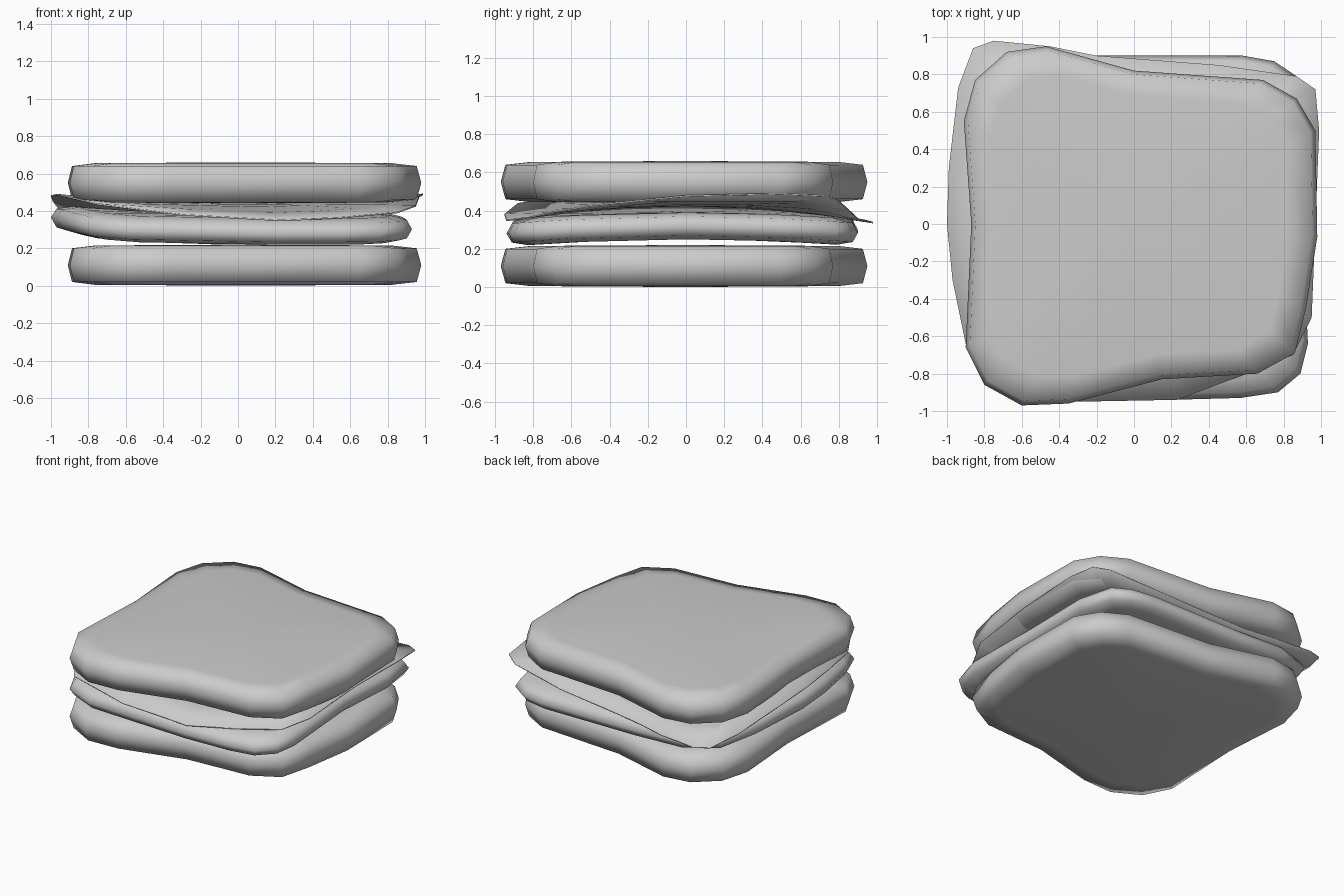
import bpy
import bmesh

default_cube = bpy.data.objects.get("Cube")
if default_cube:
    bpy.data.objects.remove(default_cube, do_unlink=True)


def make_material(name, colour):
    material = bpy.data.materials.new(name)
    material.use_nodes = True
    material.diffuse_color = colour
    shader = material.node_tree.nodes["Principled BSDF"]
    shader.inputs["Base Color"].default_value = colour
    return material


plain_grey = make_material("plain_grey", (0.6, 0.6, 0.6, 1))


def no_warp(x, y):
    return 0


def make_layer(name, outline, profile, base_height, warp=no_warp):
    """Stack scaled copies of an outline into a closed, warped layer.

    The profile lists (scale, height) pairs from the bottom centre
    to the top centre; the warp bends the layer up or down.
    """
    bm = bmesh.new()

    def add_vertex(x, y, height):
        return bm.verts.new((x, y, base_height + height + warp(x, y)))

    bottom_centre = add_vertex(0, 0, profile[0][1])
    top_centre = add_vertex(0, 0, profile[-1][1])
    rings = []
    for scale, height in profile[1:-1]:
        rings.append([add_vertex(x * scale, y * scale, height) for x, y in outline])

    count = len(outline)
    for i in range(count):
        j = (i + 1) % count
        bm.faces.new((bottom_centre, rings[0][j], rings[0][i]))
        for lower, upper in zip(rings, rings[1:]):
            bm.faces.new((lower[i], lower[j], upper[j], upper[i]))
        bm.faces.new((top_centre, rings[-1][i], rings[-1][j]))

    bmesh.ops.recalc_face_normals(bm, faces=bm.faces)
    for face in bm.faces:
        face.smooth = True
    mesh = bpy.data.meshes.new(name)
    bm.to_mesh(mesh)
    bm.free()
    mesh.materials.append(plain_grey)
    layer = bpy.data.objects.new(name, mesh)
    bpy.context.collection.objects.link(layer)
    return layer


# Outlines run counter-clockwise from the front left of the sheet
bread_outline = [
    (-.9, -.66), (-.8, -.86), (-.6, -.97), (-.35, -.96), (.15, -.83),
    (.66, -.8), (.86, -.69), (.92, -.45), (.98, -.07), (.97, .5),
    (.87, .67), (.69, .77), (0, .82), (-.47, .95), (-.68, .92),
    (-.85, .77), (-.91, .55), (-.87, 0),
]
filling_outline = [
    (-.89, -.66), (-.8, -.86), (-.6, -.93), (.2, -.94), (.57, -.93),
    (.77, -.9), (.89, -.8), (.93, -.64), (.9, 0), (.92, .5),
    (.87, .79), (.75, .87), (.58, .9), (-.2, .9), (-.6, .9),
    (-.85, .8), (-.95, .5), (-1, 0), (-.97, -.3),
]
cheese_outline = [
    (-.9, -.64), (-.75, -.88), (-.3, -.95), (.23, -.94), (.55, -.82),
    (.85, -.7), (.95, -.5), (.97, 0), (.99, .5), (.97, .72),
    (.87, .79), (.45, .85), (-.2, .9), (-.45, .95), (-.75, .98),
    (-.86, .94), (-.94, .73), (-.99, .3), (-1, 0), (-.97, -.3),
]

# Cross-sections from the bottom centre, around the rim, to the top centre
bread_profile = [(0, 0), (.84, .005), (.975, .02), (1, .11),
                 (.975, .2), (.84, .215), (0, .22)]
filling_profile = [(0, -.07), (.5, -.07), (.88, -.07), (.97, -.05), (1, 0),
                   (.97, .05), (.88, .07), (.5, .07), (0, .07)]
cheese_profile = [(0, -.006), (.4, -.006), (.75, -.006), (1, -.004),
                  (1, .004), (.75, .006), (.4, .006), (0, .006)]


def filling_warp(x, y):
    # Arched from front to back, curling up at one side
    return .045 * (1 - y * y) + .045 * min(x, 0) ** 2


def cheese_warp(x, y):
    # Saddle shape with two drooping corners
    return .06 * x * y + .05 * x * x - .08 * y * y


# Stack of layers
make_layer("bottom_bread", bread_outline, bread_profile, 0)
make_layer("filling", filling_outline, filling_profile, .275, filling_warp)
make_layer("cheese_slice", cheese_outline, cheese_profile, .43, cheese_warp)
make_layer("top_bread", bread_outline, bread_profile, .44)
